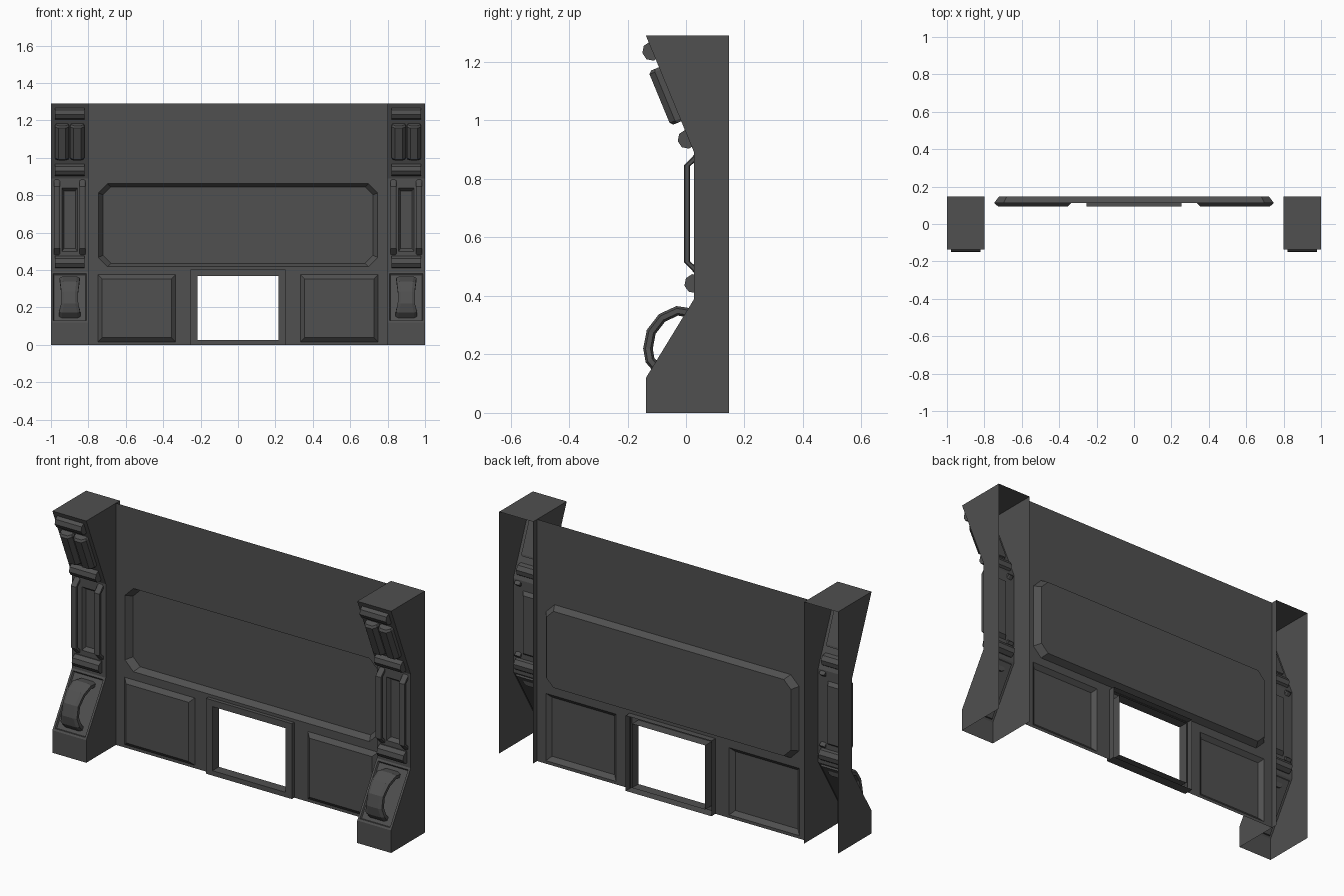
import bpy, bmesh, math
from mathutils import Vector

if "Cube" in bpy.data.objects:
    bpy.data.objects.remove(bpy.data.objects["Cube"])

WALL_Y, BACK_Y, PROUD_Y = 0.113, 0.147, 0.093
PX = 0.9          # pillar centre; the other one is mirrored

mat = bpy.data.materials.new("dark_grey")
mat.diffuse_color = (0.08, 0.08, 0.08, 1)
mat.use_nodes = True
mat.node_tree.nodes["Principled BSDF"].inputs["Base Color"].default_value = mat.diffuse_color


def finish(bm, name, mirror=False, open_shell=False):
    bmesh.ops.remove_doubles(bm, verts=bm.verts, dist=1e-5)
    bmesh.ops.recalc_face_normals(bm, faces=bm.faces)
    if open_shell and sum(f.normal.y * f.calc_area() for f in bm.faces) > 0:
        bmesh.ops.reverse_faces(bm, faces=bm.faces)
    me = bpy.data.meshes.new(name)
    bm.to_mesh(me)
    bm.free()
    me.materials.append(mat)
    ob = bpy.data.objects.new(name, me)
    bpy.context.collection.objects.link(ob)
    if mirror:
        ob.modifiers.new("mirror", 'MIRROR').use_axis = (True, False, False)
    return ob


def rect(x0, x1, z0, z1, y, c=0.0):
    """Upright rectangle outline at depth y, with optional cut corners."""
    if c == 0:
        pts = [(x0, z0), (x1, z0), (x1, z1), (x0, z1)]
    else:
        pts = [(x0 + c, z0), (x1 - c, z0), (x1, z0 + c), (x1, z1 - c),
               (x1 - c, z1), (x0 + c, z1), (x0, z1 - c), (x0, z0 + c)]
    return [(x, y, z) for x, z in pts]


def loft(bm, loops, cap_start=False, cap_end=False):
    """Join equal-length closed outlines with quads."""
    rows = [[bm.verts.new(p) for p in loop] for loop in loops]
    for a, b in zip(rows, rows[1:]):
        n = len(a)
        for i in range(n):
            j = (i + 1) % n
            bm.faces.new((a[i], a[j], b[j], b[i]))
    if cap_start:
        bm.faces.new(rows[0])
    if cap_end:
        bm.faces.new(rows[-1])


def flat_with_holes(bm, loops):
    """Fill the first outline, leaving the others as holes."""
    edges = []
    for loop in loops:
        vs = [bm.verts.new(p) for p in loop]
        edges += [bm.edges.new((vs[i - 1], vs[i])) for i in range(len(vs))]
    bmesh.ops.triangle_fill(bm, edges=edges, use_beauty=True, use_dissolve=False,
                            normal=(0, -1, 0))


def sweep(name, path, x, half_t, chamfer):
    """Chamfered strap along a (y, z, half width) path."""
    bm = bmesh.new()
    loops = []
    for i, (y, z, w) in enumerate(path):
        a = Vector(path[max(i - 1, 0)][:2])
        b = Vector(path[min(i + 1, len(path) - 1)][:2])
        t = (b - a).normalized()
        n = Vector((-t.y, t.x))
        c, h = chamfer, half_t
        sec = [(-w + c, -h), (w - c, -h), (w, -h + c / 2), (w, h - c / 2),
               (w - c, h), (-w + c, h), (-w, h - c / 2), (-w, -h + c / 2)]
        loops.append([(x + u, y + n.x * v, z + n.y * v) for u, v in sec])
    loft(bm, loops, True, True)
    return finish(bm, name, mirror=True)


# Back wall: sunken upper panel, two raised lower panels, door notch
bm = bmesh.new()
outline = [(x, WALL_Y, z) for x, z in
           [(-.8, 0), (-.25, 0), (-.25, .4), (.25, .4), (.25, 0),
            (.8, 0), (.8, 1.29), (-.8, 1.29)]]
big = rect(-.747, .747, .418, .862, WALL_Y, .05)
low = [(-.748, -.334), (.334, .748)]
lows = [rect(a, b, .016, .375, WALL_Y) for a, b in low]
flat_with_holes(bm, [outline, big] + lows)
loft(bm, [big, rect(-.722, .722, .436, .844, BACK_Y, .042)], cap_end=True)
for (a, b), r in zip(low, lows):
    i = .022
    loft(bm, [r, rect(a + i, b - i, .016 + i, .375 - i, PROUD_Y)], cap_end=True)
finish(bm, "back_wall", open_shell=True)

# Door frame, hollow behind
bm = bmesh.new()
loft(bm, [rect(-.253, .253, 0, .402, BACK_Y), rect(-.253, .253, 0, .402, PROUD_Y),
          rect(-.216, .216, .026, .368, PROUD_Y), rect(-.216, .216, .026, .368, BACK_Y)])
finish(bm, "door_frame", open_shell=True)

# Pillar shell, open at the back and underneath
F, M = -.137, .028
prof = [(F, 0), (F, .12), (M, .39), (M, .89), (F, 1.29), (BACK_Y, 1.29), (BACK_Y, 0)]
bm = bmesh.new()
L = [bm.verts.new((PX - .1, y, z)) for y, z in prof]
R = [bm.verts.new((PX + .1, y, z)) for y, z in prof]
bm.faces.new(L)
bm.faces.new(R[::-1])
quads = {i: bm.faces.new((L[i + 1], L[i], R[i], R[i + 1])) for i in (0, 1, 3, 4)}
bm.normal_update()
if quads[1].normal.y > 0:
    bmesh.ops.reverse_faces(bm, faces=bm.faces)
bmesh.ops.inset_individual(bm, faces=[quads[1]], thickness=.016, depth=0)
bmesh.ops.inset_individual(bm, faces=[quads[1]], thickness=.006, depth=-.008)
slot = rect(PX - .042, PX + .042, .5, .838, M)
flat_with_holes(bm, [rect(PX - .1, PX + .1, .39, .89, M), slot])
loft(bm, [slot, rect(PX - .03, PX + .03, .515, .823, M + .02)], cap_end=True)
finish(bm, "pillar", mirror=True, open_shell=True)

# Octagonal cross bars
for name, cy, cz in (("top_bar", -.117, 1.237), ("upper_bar", .004, .936),
                     ("lower_bar", .027, .442)):
    bm = bmesh.new()
    ring = [(cy + .033 * math.cos(k * math.pi / 4 + .2),
             cz + .033 * math.sin(k * math.pi / 4 + .2)) for k in range(8)]
    loft(bm, [[(PX + s, y, z) for y, z in ring] for s in (-.078, .078)], True, True)
    finish(bm, name, mirror=True)

# Twin pads on the upper slope
u = Vector((0, M - F, .89 - 1.29)).normalized()
n = Vector((0, u.z, -u.y))
mid = Vector((PX, -.0535, 1.09))
sec = [(-.038, -.01), (-.038, .02), (-.02, .04), (.02, .04), (.038, .02), (.038, -.01)]
for name, dx in (("inner_pad", -.041), ("outer_pad", .041)):
    bm = bmesh.new()
    loops = []
    for s, k in ((-.1, .75), (-.09, 1), (.09, 1), (.1, .75)):
        loops.append([mid + Vector((dx + a * (.5 + k / 2), 0, 0)) + u * s + n * (b * k)
                      for a, b in sec])
    loft(bm, loops, True, True)
    finish(bm, name, mirror=True)

# Upright rails standing off the middle face
rail = [(.038, .878, .016), (.003, .845, .016), (.003, .517, .016), (.038, .484, .016)]
for name, dx in (("inner_rail", -.069), ("outer_rail", .069)):
    sweep(name, rail, PX + dx, .0105, .008)

# Curved grab handle on the lower slope
sweep("grab_handle", [(.012, .342, .05), (-.03, .349, .054), (-.082, .325, .051),
                      (-.119, .277, .045), (-.13, .22, .046), (-.123, .18, .056),
                      (-.095, .148, .058)], PX, .0165, .016)
